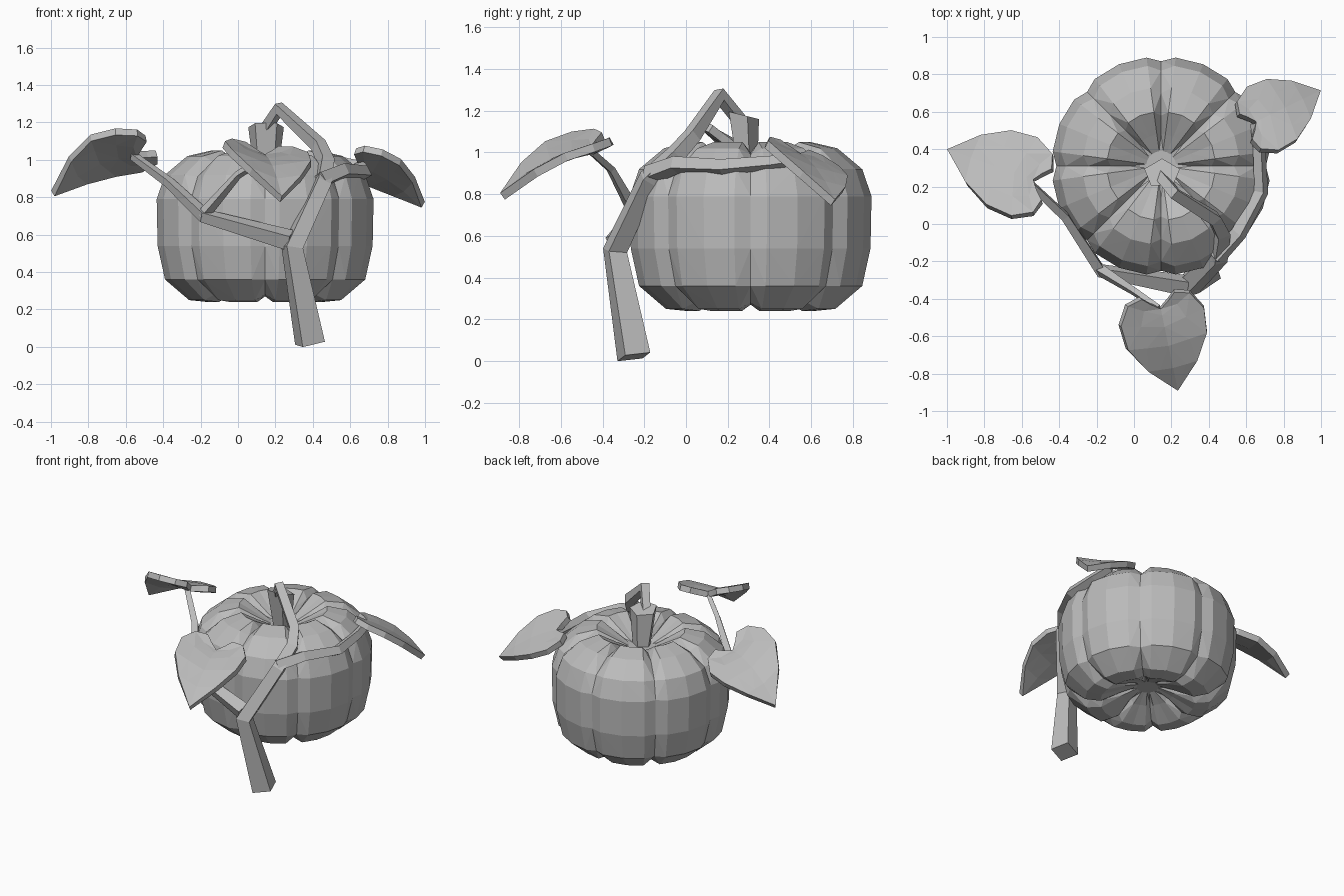
import bpy, bmesh, math
from mathutils import Vector

cube = bpy.data.objects.get("Cube")
if cube:
    bpy.data.objects.remove(cube)

grey = bpy.data.materials.new("clay grey")
grey.use_nodes = True
COLOUR = (0.5, 0.5, 0.5, 1)
grey.diffuse_color = COLOUR
grey.node_tree.nodes["Principled BSDF"].inputs["Base Color"].default_value = COLOUR


def add_object(name, data):
    data.materials.append(grey)
    ob = bpy.data.objects.new(name, data)
    bpy.context.collection.objects.link(ob)
    return ob


def add_mesh(name, bm):
    bmesh.ops.recalc_face_normals(bm, faces=bm.faces)
    mesh = bpy.data.meshes.new(name)
    bm.to_mesh(mesh)
    bm.free()
    return add_object(name, mesh)


# Pumpkin body: a profile turned round eight lobes with creases between them
def pumpkin(centre, profile, lobes=8):
    bm = bmesh.new()
    steps = [(0, 1), (0.17, 0), (0.5, -0.15), (0.83, 0)]  # part of lobe, crease depth
    rings = []
    for r, z, depth, drop in profile:
        ring = []
        for lobe in range(lobes):
            for part, crease in steps:
                a = math.tau * (lobe + part) / lobes
                rr = r - depth * crease
                ring.append(bm.verts.new((centre[0] + rr * math.cos(a),
                                          centre[1] + rr * math.sin(a),
                                          z - drop * max(crease, 0))))
        rings.append(ring)
    n = len(rings[0])
    for low, high in zip(rings, rings[1:]):
        for i in range(n):
            j = (i + 1) % n
            bm.faces.new((low[i], low[j], high[j], high[i]))
    for ring, z in ((rings[0], profile[0][1]), (rings[-1], profile[-1][1])):
        hub = bm.verts.new((*centre, z))
        for i in range(n):
            bm.faces.new((ring[i], ring[(i + 1) % n], hub))
    bmesh.ops.triangulate(bm, faces=bm.faces)
    return add_mesh("pumpkin_body", bm)


# radius, height, crease depth, crease drop
pumpkin((0.145, 0.31), [
    (0.07, 0.35, 0, 0), (0.17, 0.31, 0, -0.03), (0.31, 0.24, 0.02, -0.03),
    (0.41, 0.25, 0.03, -0.03), (0.54, 0.36, 0.03, 0), (0.58, 0.54, 0.025, 0),
    (0.585, 0.79, 0.025, 0), (0.54, 0.92, 0.03, 0.01), (0.42, 1.02, 0.03, 0.03),
    (0.29, 1.05, 0.02, 0.05), (0.17, 0.98, 0, 0.03), (0.08, 0.93, 0, 0)])

# Stem: flared five-sided stub standing in the dimple
bm = bmesh.new()
bmesh.ops.create_cone(bm, cap_ends=True, segments=5, radius1=0.065, radius2=0.1, depth=0.28)
for v in bm.verts:
    top = v.co.z > 0
    y = v.co.y * 0.8
    v.co = Vector((0.15 + v.co.x, (0.27 if top else 0.29) + y,
                   1.18 - 0.25 * y if top else 0.92))
add_mesh("pumpkin_stem", bm)


# Vines: square-section tubes along a path of (x, y, z, radius)
def vine(name, path):
    curve = bpy.data.curves.new(name, "CURVE")
    curve.dimensions = "3D"
    curve.bevel_depth = 1
    curve.bevel_resolution = 0
    curve.use_fill_caps = True
    spline = curve.splines.new("POLY")
    spline.points.add(len(path) - 1)
    spline.use_smooth = False
    for p, (x, y, z, r) in zip(spline.points, path):
        p.co = (x, y, z, 1)
        p.radius = r
        p.tilt = math.radians(20)
    return add_object(name, curve)


vine("main_vine", [(0.385, -0.25, 0.02, 0.09), (0.29, -0.34, 0.53, 0.065),
                   (0.45, -0.18, 0.87, 0.055), (0.47, -0.05, 0.99, 0.05),
                   (0.43, 0.03, 1.08, 0.045), (0.22, 0.16, 1.275, 0.04),
                   (0.13, 0.27, 1.14, 0.035)])
vine("left_side_vine", [(0.44, -0.18, 0.89, 0.05), (0.56, -0.05, 0.94, 0.045),
                        (0.68, 0.17, 0.93, 0.04), (0.67, 0.4, 0.95, 0.035),
                        (0.65, 0.54, 0.97, 0.03)])
vine("right_side_vine", [(0.28, -0.33, 0.57, 0.06), (-0.18, -0.25, 0.70, 0.04),
                         (-0.37, 0.04, 0.88, 0.03), (-0.56, 0.22, 1.02, 0.025)])
vine("front_leaf_stalk", [(-0.19, -0.24, 0.70, 0.035), (0.0, -0.36, 0.92, 0.022),
                          (0.13, -0.45, 1.0, 0.02)])


# Leaves: heart shape, folded along the rib and arched towards the tip
RIB = [0, 0.08, 0.22, 0.45, 0.72, 1]
EDGE = [(-0.17, 0.4), (-0.12, 0.75), (0.1, 1), (0.4, 0.95), (0.7, 0.6), (1, 0)]


def leaf(name, base, tip, side, fold, arch):
    base, tip, side = Vector(base), Vector(tip), Vector(side)
    bm = bmesh.new()

    def point(u, v):
        lift = fold * abs(v) + arch * 4 * max(u, 0) * (1 - u)
        return bm.verts.new(base + (tip - base) * u + side * v + Vector((0, 0, lift)))

    for sign in (1, -1):
        rows = []
        for rib, (u, v) in zip(RIB, EDGE):
            rows.append([point(rib, 0), point((rib + u) / 2, sign * v * 0.55),
                         point(u, sign * v)])
        for a, b in zip(rows, rows[1:]):
            for k in range(2):
                bm.faces.new((a[k], a[k + 1], b[k + 1], b[k]))
    bmesh.ops.remove_doubles(bm, verts=bm.verts, dist=0.001)
    bmesh.ops.triangulate(bm, faces=bm.faces)
    ob = add_mesh(name, bm)
    thick = ob.modifiers.new("thickness", "SOLIDIFY")
    thick.thickness = 0.04
    thick.offset = 0
    return ob


leaf("front_leaf", (0.14, -0.45, 1.01), (0.23, -0.88, 0.79), (0.225, 0.05, -0.03), 0.05, 0.04)
leaf("right_leaf", (-0.54, 0.23, 1.03), (-0.99, 0.39, 0.82), (0.07, 0.21, -0.1), 0.02, 0.06)
leaf("left_leaf", (0.65, 0.54, 0.98), (0.99, 0.705, 0.76), (-0.085, 0.17, -0.06), 0.01, 0.03)
